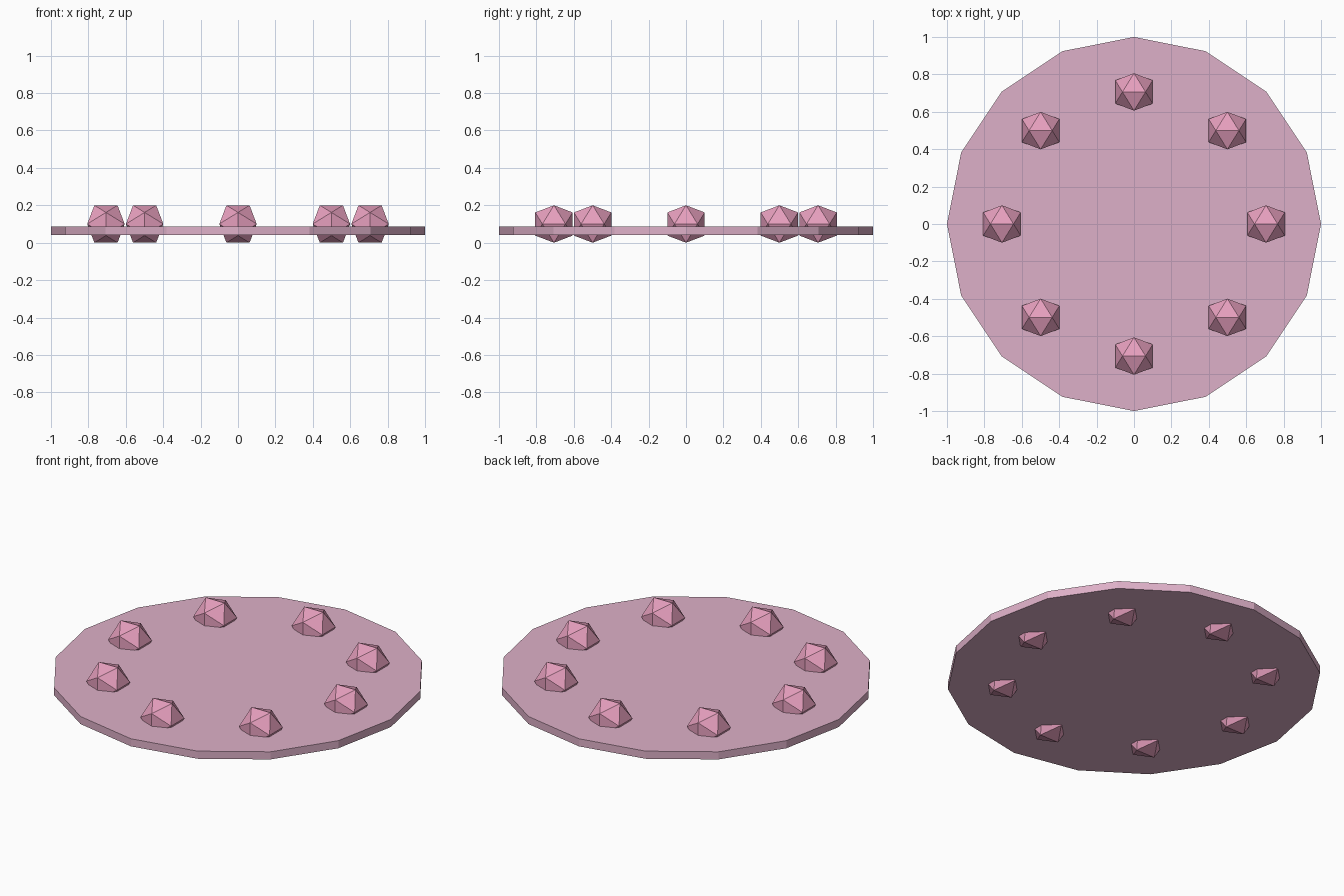
import bpy
import bmesh
import math

cube = bpy.data.objects.get("Cube")
if cube:
    bpy.data.objects.remove(cube, do_unlink=True)


def make_material(name, srgb):
    """Flat material from 8-bit sRGB values, converted to linear."""
    color = [((c / 255 + 0.055) / 1.055) ** 2.4 for c in srgb] + [1.0]
    mat = bpy.data.materials.new(name)
    mat.use_nodes = True
    mat.diffuse_color = color
    bsdf = mat.node_tree.nodes["Principled BSDF"]
    bsdf.inputs["Base Color"].default_value = color
    bsdf.inputs["Roughness"].default_value = 0.8
    return mat


def add_object(name, mesh, location):
    obj = bpy.data.objects.new(name, mesh)
    obj.location = location
    bpy.context.collection.objects.link(obj)
    return obj


def disc_mesh(radius, thickness, sides, mat):
    bm = bmesh.new()
    bmesh.ops.create_cone(bm, cap_ends=True, segments=sides, radius1=radius,
                          radius2=radius, depth=thickness)
    mesh = bpy.data.meshes.new("disc")
    bm.to_mesh(mesh)
    bm.free()
    mesh.materials.append(mat)
    return mesh


def gem_mesh(half_size, mat):
    """Icosahedron resting on an edge, hulled from three golden rectangles."""
    short = half_size / ((1 + math.sqrt(5)) / 2)
    bm = bmesh.new()
    for a in (-short, short):
        for b in (-half_size, half_size):
            for co in ((a, 0, b), (b, a, 0), (0, b, a)):
                bm.verts.new(co)
    bmesh.ops.convex_hull(bm, input=bm.verts)
    bmesh.ops.recalc_face_normals(bm, faces=bm.faces)
    mesh = bpy.data.meshes.new("gem")
    bm.to_mesh(mesh)
    bm.free()
    mesh.materials.append(mat)
    return mesh


dusty_pink = make_material("dusty pink", (222, 176, 200))
rose_pink = make_material("rose pink", (232, 160, 191))

# Flat sixteen-sided base
add_object("base_disc", disc_mesh(1.0, 0.045, 16, dusty_pink), (0, 0, 0.065))

# Ring of eight gems, all facing the same way, passing through the base
GEM_COUNT = 8
RING_RADIUS = 0.706
GEM_HALF = 0.1
gem = gem_mesh(GEM_HALF, rose_pink)
for i in range(GEM_COUNT):
    angle = math.tau * i / GEM_COUNT
    add_object(f"gem_{i + 1}", gem,
               (RING_RADIUS * math.cos(angle), RING_RADIUS * math.sin(angle), GEM_HALF))
